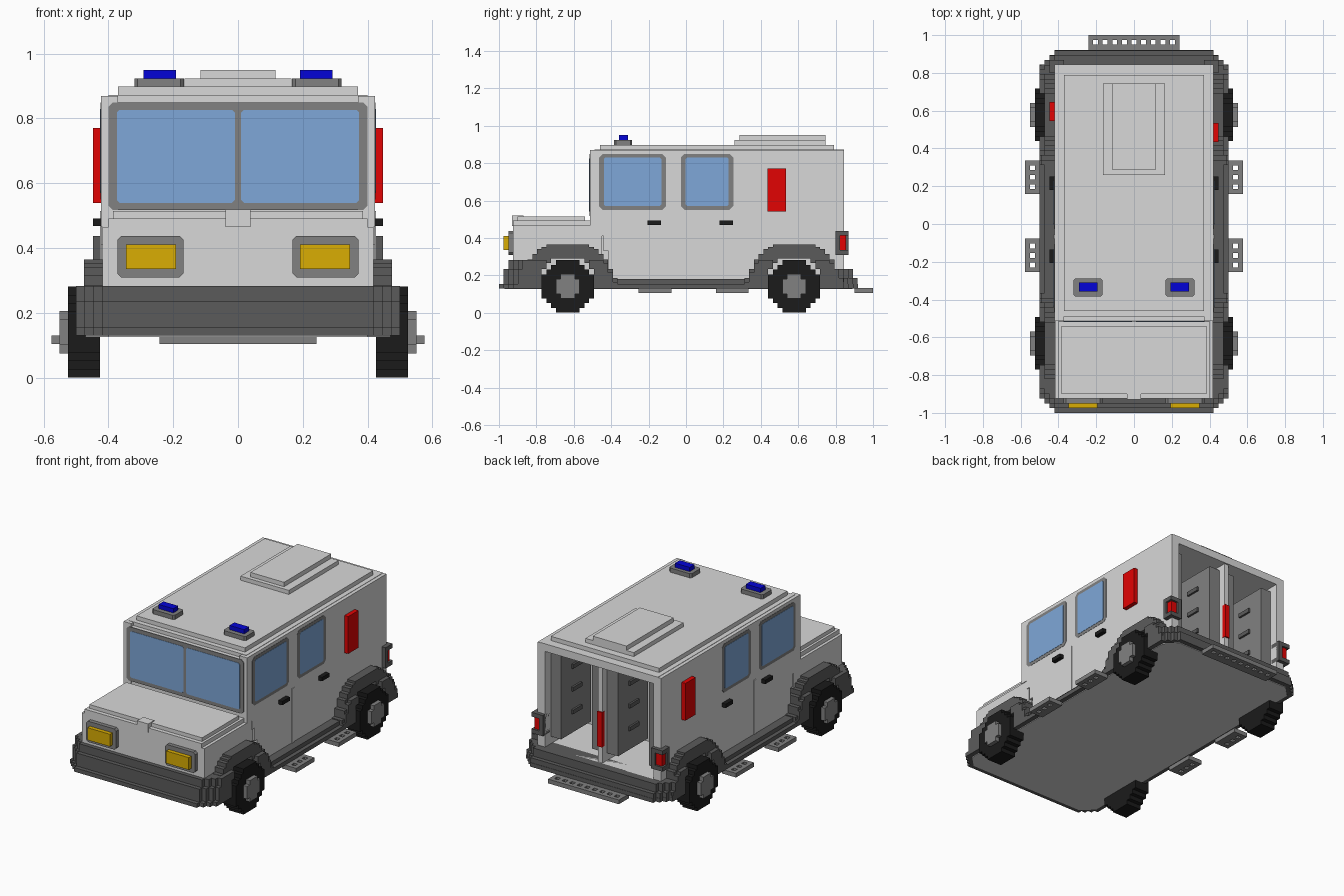
import bpy, bmesh, math

if "Cube" in bpy.data.objects:
    bpy.data.objects.remove(bpy.data.objects["Cube"], do_unlink=True)

V = 2 / 79  # edge length of one block step


def material(name, r, g, b):
    m = bpy.data.materials.new(name)
    m.use_nodes = True
    m.diffuse_color = (r, g, b, 1)
    bsdf = next(n for n in m.node_tree.nodes if n.type == 'BSDF_PRINCIPLED')
    bsdf.inputs["Base Color"].default_value = (r, g, b, 1)
    bsdf.inputs["Roughness"].default_value = 0.9
    return m


BODY = material("body light grey", .69, .69, .69)
TRIM = material("trim mid grey", .22, .22, .22)
DARK = material("bumper dark grey", .105, .105, .105)
BLACK = material("rubber black", .011, .011, .011)
GLASS = material("window blue", .21, .39, .69)
AMBER = material("headlight amber", .70, .42, .001)
RED = material("signal red", .76, .001, .001)
BLUE = material("beacon blue", .001, .001, .68)


def finish(name, bm, mat):
    bmesh.ops.recalc_face_normals(bm, faces=bm.faces)
    me = bpy.data.meshes.new(name)
    bm.to_mesh(me)
    bm.free()
    me.materials.append(mat)
    ob = bpy.data.objects.new(name, me)
    bpy.context.collection.objects.link(ob)


def boxes(name, mat, items, mirror=False):
    """One object from boxes given as (x0, x1, y0, y1, z0, z1)."""
    bm = bmesh.new()
    for x0, x1, y0, y1, z0, z1 in items:
        for s in ((1, -1) if mirror else (1,)):
            for v in bmesh.ops.create_cube(bm, size=1)["verts"]:
                v.co = (s * (x1 if v.co.x > 0 else x0),
                        y1 if v.co.y > 0 else y0, z1 if v.co.z > 0 else z0)
    finish(name, bm, mat)


def prism(name, mat, axis, pts, a, b, mirror=False):
    """Extrude a 2D outline along an axis: x takes (y,z), y takes (x,z), z takes (x,y)."""
    place = {'x': lambda p, t: (t, p[0], p[1]),
             'y': lambda p, t: (p[0], t, p[1]),
             'z': lambda p, t: (p[0], p[1], t)}[axis]
    bm = bmesh.new()
    for s in ((1, -1) if mirror else (1,)):
        rings = []
        for t in (a, b):
            ring = []
            for p in pts:
                x, y, z = place(p, t)
                ring.append(bm.verts.new((s * x, y, z)))
            rings.append(ring)
        n = len(pts)
        bm.faces.new(rings[0])
        bm.faces.new(rings[1][::-1])
        for i in range(n):
            j = (i + 1) % n
            bm.faces.new((rings[0][i], rings[1][i], rings[1][j], rings[0][j]))
    finish(name, bm, mat)


def clipped(u0, u1, w0, w1, c):
    return [(u0 + c, w0), (u1 - c, w0), (u1, w0 + c), (u1, w1 - c),
            (u1 - c, w1), (u0 + c, w1), (u0, w1 - c), (u0, w0 + c)]


def stepped_disc(cy, cz, r):
    """Stair-stepped circle outline built from rows of blocks."""
    n = round(2 * r / V)
    h = 2 * r / n
    right = []
    for i in range(n):
        z = -r + (i + .5) * h
        w = (int(math.sqrt(max(r * r - z * z, 0)) / V + .1) + .5) * V
        w = min(w, r)
        right += [(w, z - h / 2), (w, z + h / 2)]
    outline = [p for i, p in enumerate(right) if not (
        0 < i < len(right) - 1 and right[i - 1][0] == p[0] == right[i + 1][0])]
    return [(cy + w, cz + z) for w, z in outline] + [(cy - w, cz + z) for w, z in outline[::-1]]


# Cab, hood and load compartment
boxes("cab_core", BODY, [(-.4, .4, -.51, .45, .14, .85)])
boxes("hood", BODY, [(-.418, .418, -.925, -.45, .15, .466), (-.4, .4, -.925, -.45, .46, .492),
                     (-.385, .385, -.9, -.54, .49, .515)])
boxes("hood_latch", BODY, [(-.038, .038, -.93, -.87, .465, .519)])
prism("side_wall", BODY, 'x',
      [(-.39, .14), (-.39, .23), (-.415, .23), (-.415, .33), (-.44, .33), (-.44, .41),
       (-.465, .41), (-.465, .465), (-.513, .465), (-.513, .87), (.845, .87), (.845, .14)],
      .37, .422, True)
boxes("load_shell", BODY, [(-.37, .37, .4, .845, .14, .235), (-.37, .37, .4, .845, .825, .87),
                           (-.015, .015, .4, .835, .235, .83)])
boxes("roof", BODY, [(-.4, .4, -.49, .845, .84, .872), (-.37, .37, -.46, .79, .87, .898)])
boxes("roof_hatch", BODY, [(-.165, .165, .26, .745, .89, .923), (-.115, .115, .285, .745, .92, .95)])
boxes("door_seam", BODY, [(.42, .426, -.08, -.055, .18, .515)], True)

# Lockers along both sides of each rear bay, with pulls
boxes("lockers", TRIM, [(.30, .37, .5, .79, .28, .8), (.015, .09, .5, .79, .28, .8)], True)
pulls = []
for z in (.4, .54, .68):
    pulls += [(.288, .30, .6, .69, z, z + V), (.09, .102, .6, .69, z, z + V)]
boxes("locker_pulls", DARK, pulls, True)
boxes("rear_grab_bar", RED, [(-.0165, .0165, .82, .844, .335, .55)])

# Windscreen and side windows as thin plates
prism("windscreen_frame", TRIM, 'y', clipped(-.4, .4, .517, .85, .015), -.517, -.51)
for side, x0 in (("right", -.374), ("left", .01)):
    prism("windscreen_pane_" + side, GLASS, 'y', clipped(x0, x0 + .364, .54, .826, .008), -.519, -.513)
for name, y0, y1 in (("front", -.465, -.107), ("rear", -.027, .253)):
    prism(name + "_window_frame", TRIM, 'x', clipped(y0, y1, .55, .85, .02), .418, .4235, True)
    prism(name + "_window_pane", GLASS, 'x', clipped(y0 + V, y1 - V, .57, .83, .008), .42, .425, True)
boxes("door_handles", BLACK, [(.42, .448, -.207, -.135, .468, .492),
                              (.42, .448, .18, .252, .468, .492)], True)

# Plain red side panels
boxes("side_panel_left", RED, [(.42, .448, .435, .535, .54, .77)])
boxes("side_panel_right", RED, [(-.448, -.42, .545, .645, .54, .77)])

# Lamps
prism("headlight_bezel", TRIM, 'y', clipped(.168, .372, .31, .438, .012), -.95, -.9, True)
boxes("headlight", AMBER, [(.192, .346, -.975, -.94, .335, .411)], True)
prism("beacon_base", TRIM, 'z', clipped(.167, .32, -.385, -.288, .01), .89, .924, True)
boxes("beacon", BLUE, [(.192, .292, -.357, -.31, .92, .95)], True)
# Tail lights wrap the rear corners inside an open housing
boxes("tail_light_housing", DARK, [(.37, .448, .8, .868, .31, .336), (.37, .448, .8, .868, .412, .438),
                                   (.41, .448, .8, .824, .33, .42), (.37, .396, .835, .868, .33, .42)], True)
boxes("tail_light", RED, [(.38, .436, .81, .856, .33, .42)], True)


# Chassis tray and bumpers, with stepped corners in plan
def plan(y_front, y_rear, step_front=True, step_rear=True):
    hx = (.42, .448, .475, .5)
    right = []
    for i, x in enumerate(hx):
        y = y_front + i * V * step_front
        right += [(x, y)] if i == 0 else [(hx[i - 1], y), (x, y)]
    for i in range(3, -1, -1):
        y = y_rear - i * V * step_rear
        right += [(hx[i], y)] if i == 3 else [(hx[i], y + -V * step_rear), (hx[i], y)]
    out = []
    for p in right:
        if not out or out[-1] != p:
            out.append(p)
    return out + [(-x, y) for x, y in out[::-1]]


prism("chassis_tray", DARK, 'z', plan(-1, .92), .13, .155)
prism("underside", BODY, 'z', clipped(-.47, .47, -.97, .89, .07), .126, .135)
boxes("side_sill", DARK, [(.4, .475, -.8, .8, .15, .18)], True)
prism("front_bumper_lower", DARK, 'z', plan(-.975, -.82, True, False), .15, .235)
prism("front_bumper_upper", DARK, 'z', plan(-.95, -.82, True, False), .23, .283)
prism("rear_bumper_lower", DARK, 'z', plan(.77, .918, False, True), .15, .185)
prism("rear_bumper_upper", DARK, 'z', plan(.77, .893, False, True), .18, .235)

# Stepped wheel arches and wheels
TOPS = {6: .34, 7: .315, 8: .285, 9: .235, 10: .185}
for name, cy in (("front", -.632), ("rear", .578)):
    cols = []
    for k in range(-10, 11):
        a = abs(k)
        y0, y1 = cy + (k - .5) * V, cy + (k + .5) * V
        top = TOPS.get(a, .365 if a <= 4 else .352)
        low = .29 if a <= 3 else .265 if a <= 5 else .13
        cols.append((.38, .475 if a <= 8 else .49, y0, y1, low, top))
        if a >= 5:
            cols.append((.38, .5, y0, y1, .235 if a == 5 else .13, min(top - .02, .283)))
    boxes(name + "_wheel_arch", DARK, cols, True)
    prism(name + "_tyre", BLACK, 'x', stepped_disc(cy, .141, 5.55 * V), .425, .525, True)
    prism(name + "_hub", TRIM, 'x', stepped_disc(cy, .141, 2.6 * V), .5, .55, True)


# Perforated foot treads
def tread(name, x0, x1, y0, y1, holes, along_x, lip, mirror):
    z0, z1 = .105, .131
    u0, u1, w0, w1 = (x0, x1, y0, y1) if along_x else (y0, y1, x0, x1)
    mid0, mid1 = w1 - 2 * V, w1 - V
    pieces = [(u0, u1, w0 - lip, mid0), (u0, u1, mid1, w1)]
    pitch = (u1 - u0) / (2 * holes + 1)
    pieces += [(u0 + 2 * i * pitch, u0 + (2 * i + 1) * pitch, mid0, mid1) for i in range(holes + 1)]
    items = [(a, b, c, d, z0, z1) if along_x else (c, d, a, b, z0, z1) for a, b, c, d in pieces]
    boxes(name, TRIM, items, mirror)


tread("rear_tread", -.242, .242, .92, 1, 9, True, .02, False)
tread("front_side_tread", .5, .576, -.255, -.078, 3, False, .02, True)
tread("rear_side_tread", .5, .576, .16, .335, 3, False, .02, True)
